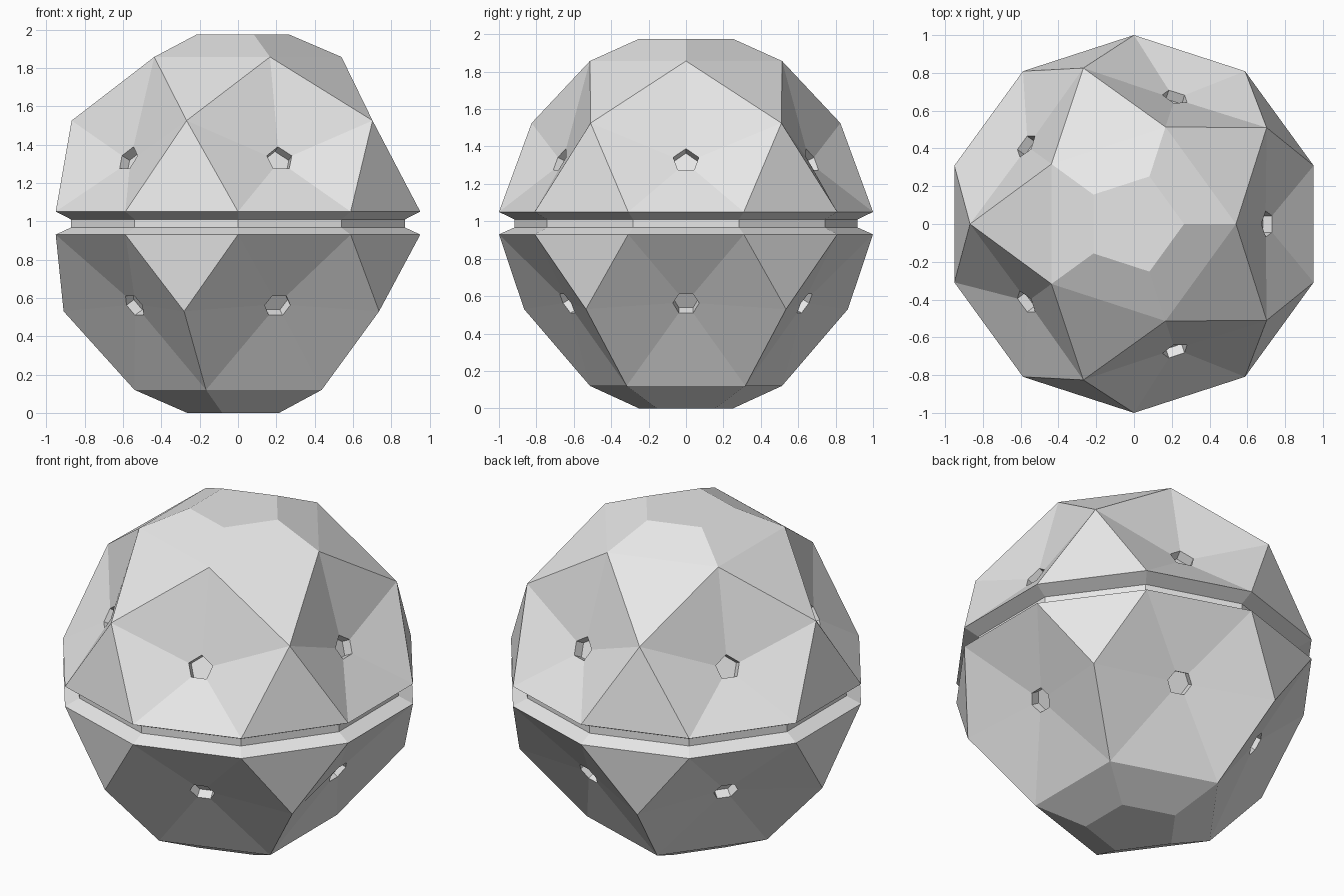
import bpy, bmesh, math
from mathutils import Vector

if "Cube" in bpy.data.objects:
    bpy.data.objects.remove(bpy.data.objects["Cube"])

grey = bpy.data.materials.new("light_grey")
grey.diffuse_color = (0.8, 0.8, 0.8, 1)
grey.use_nodes = True
grey.node_tree.nodes["Principled BSDF"].inputs["Base Color"].default_value = grey.diffuse_color


def pt(r, deg, z):
    a = math.radians(deg)
    return Vector((r * math.cos(a), r * math.sin(a), z))


def face(bm, points):
    bm.faces.new([bm.verts.new(p) for p in points])


def bridge(bm, a, b):
    """Band of quads between two loops with equal point counts."""
    for i in range(len(a)):
        j = (i + 1) % len(a)
        face(bm, [a[i], a[j], b[j], b[i]])


def dished_panel(bm, corners, centre, radius, depth):
    """Panel sloping inward to a small polygonal socket with a floor."""
    mid = sum(corners, Vector()) / len(corners)
    n = (corners[0] - mid).cross(corners[1] - mid).normalized()
    if n.dot(mid - Vector((0, 0, 1))) < 0:
        n = -n
    rim = []
    for c in corners:
        d = c - mid
        rim.append(centre + (d - n * d.dot(n)).normalized() * radius)
    floor = [p - n * depth for p in rim]
    bridge(bm, corners, rim)
    bridge(bm, rim, floor)
    face(bm, floor)


def finish(bm, name):
    bmesh.ops.remove_doubles(bm, verts=bm.verts, dist=0.0005)
    bmesh.ops.recalc_face_normals(bm, faces=bm.faces)
    me = bpy.data.meshes.new(name)
    bm.to_mesh(me)
    bm.free()
    me.materials.append(grey)
    bpy.context.collection.objects.link(bpy.data.objects.new(name, me))


def cap(bm, ring_r, ring_z, flat_z, start):
    """Pentagonal frustum closing a shell."""
    ring = [pt(ring_r, start + 72 * k, ring_z) for k in range(5)]
    flat = [pt(0.265, start + 72 * k, flat_z) for k in range(5)]
    bridge(bm, ring, flat)
    face(bm, flat)


# One closed body: shells joined by the recessed belt
bm = bmesh.new()
TOP, MID, RIM = (0.54, 1.857), (0.868, 1.525), (1.0, 1.05)
LRIM, LMID, LOW = (1.0, 0.93), (0.91, 0.53), (0.54, 0.12)


def at(ring, deg):
    return pt(ring[0], deg, ring[1])


for k in range(5):
    a = 72 * k
    # upper pentagon panel and its two neighbouring triangles
    dished_panel(bm, [at(TOP, a), at(MID, a + 36), at(RIM, a + 18),
                      at(RIM, a - 18), at(MID, a - 36)],
                 pt(0.706, a, 1.325), 0.071, 0.055)
    face(bm, [at(TOP, a), at(TOP, a + 72), at(MID, a + 36)])
    face(bm, [at(MID, a + 36), at(RIM, a + 18), at(RIM, a + 54)])
    # lower hexagon panel and triangle
    dished_panel(bm, [at(LRIM, a - 18), at(LRIM, a + 18), at(LMID, a + 36),
                      at(LOW, a + 36), at(LOW, a - 36), at(LMID, a - 36)],
                 pt(0.667, a, 0.56), 0.07, 0.055)
    face(bm, [at(LRIM, a + 18), at(LRIM, a + 54), at(LMID, a + 36)])

# top and bottom caps
cap(bm, *TOP, 1.975, 0)
cap(bm, *LOW, 0.0, 36)

# belt groove
loops = [[pt(r, 18 + 36 * k, z) for k in range(10)]
         for r, z in (RIM, (0.917, 1.01), (0.917, 0.967), LRIM)]
for a, b in zip(loops, loops[1:]):
    bridge(bm, a, b)

finish(bm, "faceted_body")
